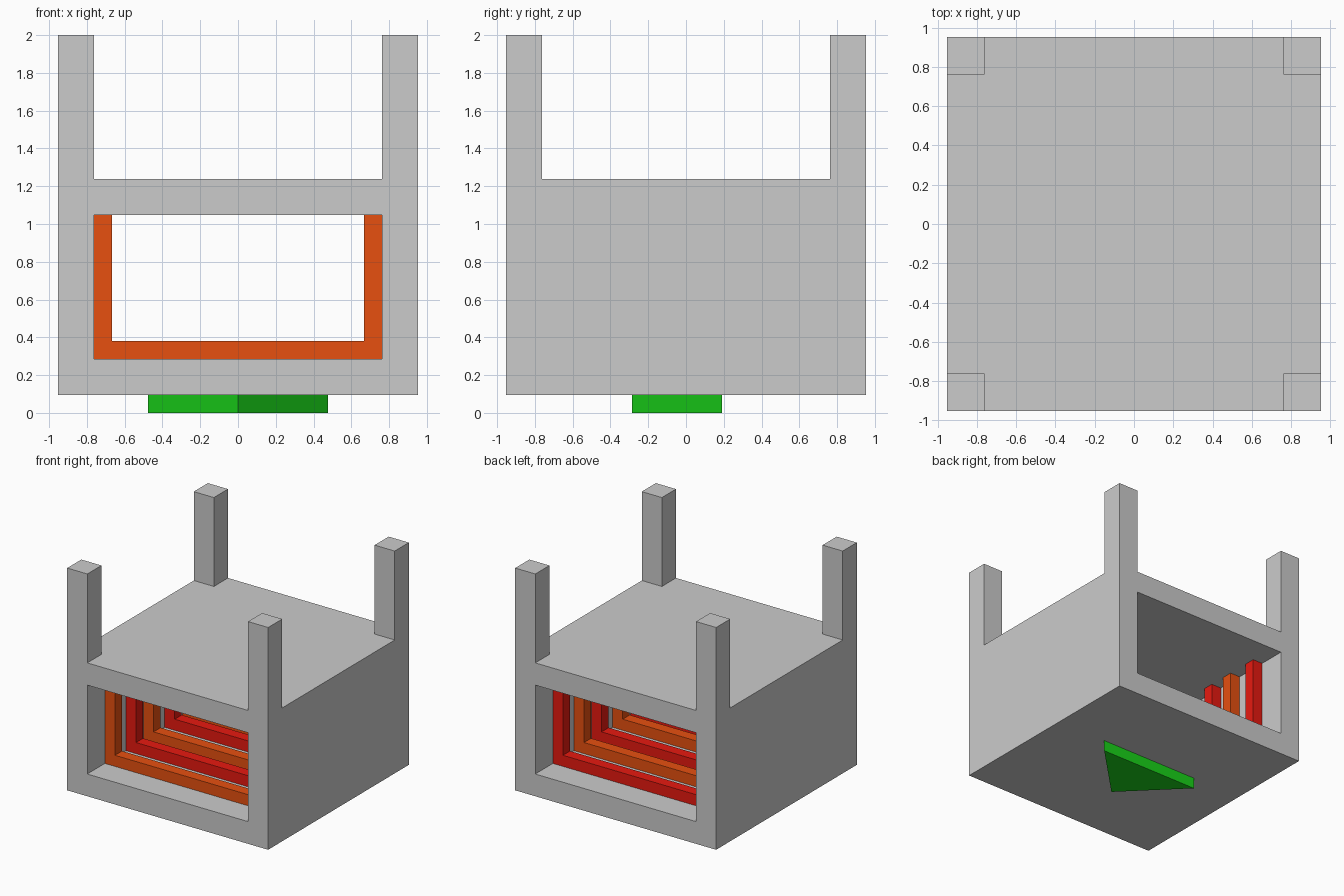
import bpy
import bmesh
from mathutils import Vector

if "Cube" in bpy.data.objects:
    bpy.data.objects.remove(bpy.data.objects["Cube"])

U = 2 / 21  # the whole model sits on a 21-unit-high grid


def material(name, rgb):
    mat = bpy.data.materials.new(name)
    mat.diffuse_color = (*rgb, 1)
    mat.use_nodes = True
    mat.node_tree.nodes["Principled BSDF"].inputs["Base Color"].default_value = mat.diffuse_color
    return mat


def prism(name, outline, depth, mat=None):
    """Extrude a flat outline (grid units) along the depth vector."""
    bm = bmesh.new()
    face = bm.faces.new([bm.verts.new(Vector(p) * U) for p in outline])
    moved = bmesh.ops.extrude_face_region(bm, geom=[face], use_keep_orig=True)["geom"]
    verts = [v for v in moved if isinstance(v, bmesh.types.BMVert)]
    bmesh.ops.translate(bm, verts=verts, vec=Vector(depth) * U)
    bmesh.ops.recalc_face_normals(bm, faces=bm.faces)
    mesh = bpy.data.meshes.new(name)
    bm.to_mesh(mesh)
    bm.free()
    obj = bpy.data.objects.new(name, mesh)
    bpy.context.collection.objects.link(obj)
    if mat:
        mesh.materials.append(mat)
    return obj


def box(name, lo, hi):
    (x0, y0, z0), (x1, y1, z1) = lo, hi
    return prism(name, [(x0, y0, z0), (x1, y0, z0), (x1, y1, z0), (x0, y1, z0)], (0, 0, z1 - z0))


orange = material("orange", (0.80, 0.08, 0.005))
red = material("red", (0.80, 0.01, 0.005))
green = material("green", (0.01, 0.65, 0.01))

# Main block with a tunnel running front to back
body = box("body", (-10, -10, 1), (10, 10, 13))
cutter = box("tunnel_cutter", (-8, -11, 3), (8, 11, 11))
cutter.hide_render = True
cutter.hide_set(True)
cut = body.modifiers.new("tunnel", "BOOLEAN")
cut.operation = "DIFFERENCE"
cut.solver = "EXACT"
cut.object = cutter

# Four corner posts
posts = box("corner_posts", (8, 8, 13), (10, 10, 21))
mirror = posts.modifiers.new("mirror", "MIRROR")
mirror.use_axis = (True, True, False)

# U-shaped heating frames lining the tunnel, alternating in colour
u_shape = [(-8, 11), (-8, 3), (8, 3), (8, 11), (7, 11), (7, 4), (-7, 4), (-7, 11)]
for i, y in enumerate((-7.5, -4.5, -2, 1, 3.5, 6.5)):
    prism(f"heating_frame_{i + 1}", [(x, y, z) for x, z in u_shape], (0, 1, 0),
          red if i % 2 else orange)

# Direction arrow underneath, pointing to the front
prism("direction_arrow", [(-5, 2, 0), (0, -3, 0), (5, 2, 0)], (0, 0, 1), green)
